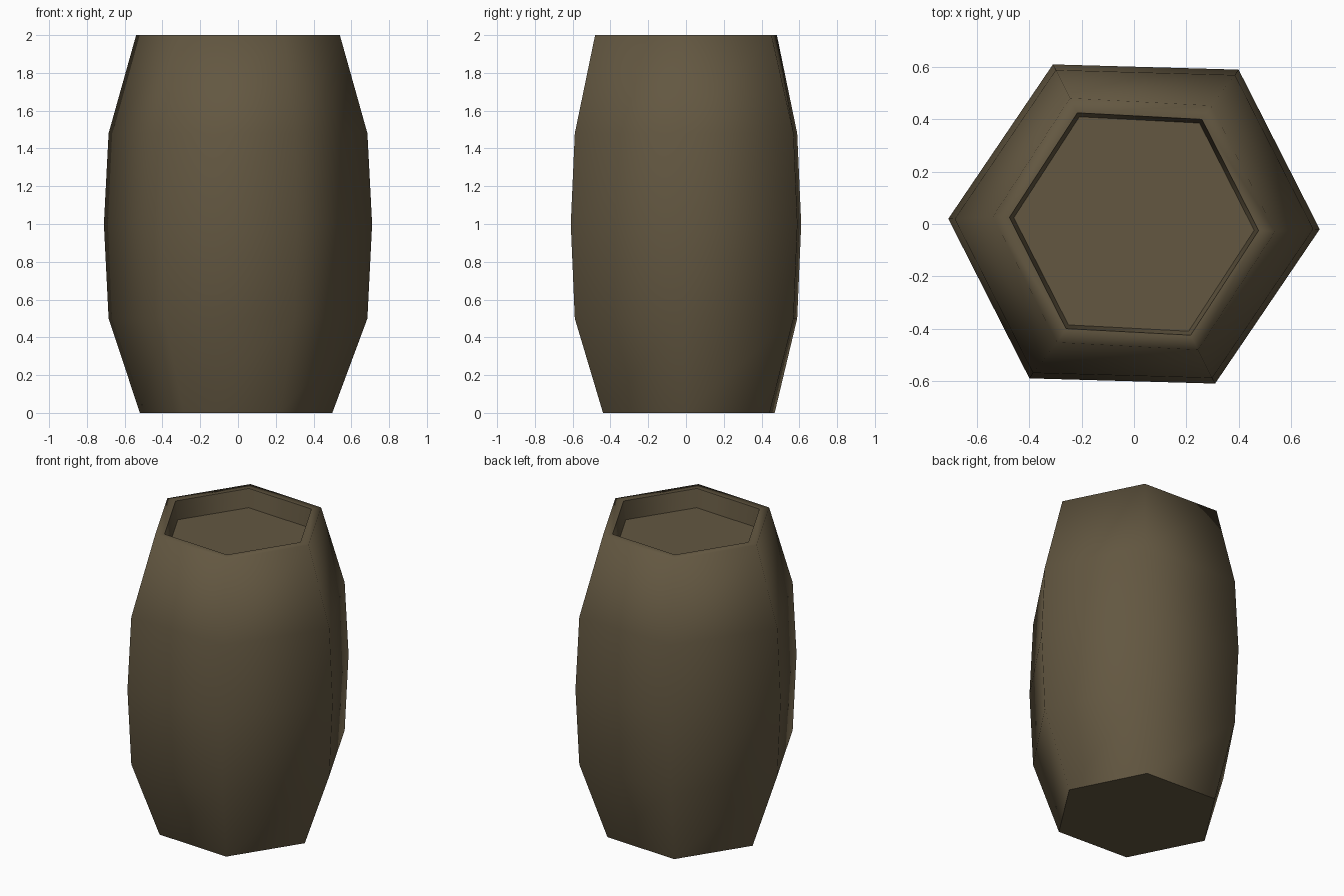
import bpy
import bmesh
from math import cos, sin, radians

cube = bpy.data.objects.get("Cube")
if cube:
    bpy.data.objects.remove(cube, do_unlink=True)

# Single weathered wood colour
wood = bpy.data.materials.new("dark_wood")
colour = (0.125, 0.096, 0.053, 1)
wood.use_nodes = True
wood.diffuse_color = colour
bsdf = wood.node_tree.nodes["Principled BSDF"]
bsdf.inputs["Base Color"].default_value = colour
bsdf.inputs["Roughness"].default_value = 0.9

# Slightly skewed belly outline, symmetric through the axis
HALF = [(0.71, -0.02), (0.40, 0.59), (-0.31, 0.61)]
BELLY = HALF + [(-x, -y) for x, y in HALF]


def regular(r, cx=0, cy=0):
    angles = [radians(60 * i - 3) for i in range(6)]
    return [(cx + r * cos(a), cy + r * sin(a)) for a in angles]


def belly(s):
    return [(x * s, y * s) for x, y in BELLY]


# Outline and height of each ring, from the base up and into the recessed lid
rings = [
    (regular(0.51, -0.01, 0.015), 0),
    (belly(0.965), 0.5),
    (belly(1), 1),
    (belly(0.965), 1.48),
    (regular(0.54), 2),
    (regular(0.477), 2),
    (regular(0.46), 1.88),
]

bm = bmesh.new()
loops = [[bm.verts.new((x, y, z)) for x, y in outline] for outline, z in rings]
for low, high in zip(loops, loops[1:]):
    for i in range(6):
        j = (i + 1) % 6
        bm.faces.new((low[i], low[j], high[j], high[i]))
bm.faces.new(loops[0][::-1])
bm.faces.new(loops[-1])

# Smooth staves with crisp base, rim opening and lid edges
for face in bm.faces:
    face.smooth = True
for loop in (loops[0], loops[-2], loops[-1]):
    for i in range(6):
        bm.edges.get((loop[i], loop[(i + 1) % 6])).smooth = False

mesh = bpy.data.meshes.new("barrel")
bm.to_mesh(mesh)
bm.free()
mesh.materials.append(wood)
barrel = bpy.data.objects.new("barrel", mesh)
bpy.context.collection.objects.link(barrel)
